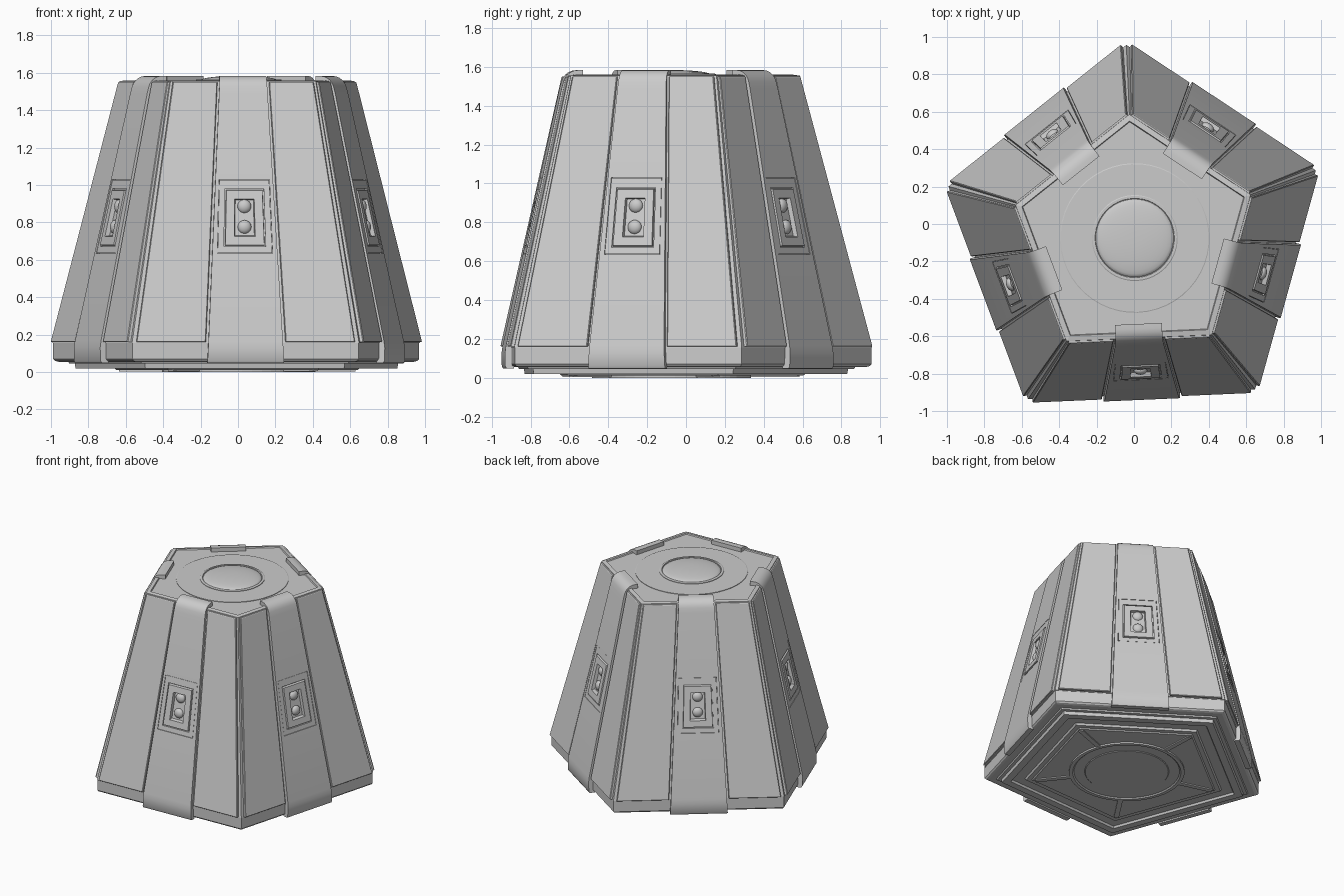
import bpy, bmesh
from math import sin, cos, pi, radians
from mathutils import Matrix, Vector

if "Cube" in bpy.data.objects:
    bpy.data.objects.remove(bpy.data.objects["Cube"])

CX, CY = 0.004, -0.075
TURN = radians(2.5)
C36 = cos(pi / 5)


def apothem(z):
    # distance from the axis to the sloping panel surface
    return 0.855 - 0.2195 * (z - 0.16)


def make(name, verts, faces, smooth=False):
    bm = bmesh.new()
    vs = [bm.verts.new(v) for v in verts]
    for f in faces:
        bm.faces.new([vs[i] for i in f])
    bmesh.ops.recalc_face_normals(bm, faces=bm.faces)
    me = bpy.data.meshes.new(name)
    bm.to_mesh(me)
    bm.free()
    ob = bpy.data.objects.new(name, me)
    bpy.context.collection.objects.link(ob)
    if smooth:
        shade(ob)
    return ob


def shade(ob):
    bpy.ops.object.select_all(action='DESELECT')
    ob.select_set(True)
    bpy.context.view_layer.objects.active = ob
    bpy.ops.object.shade_smooth_by_angle(angle=radians(30))


def loft(name, loops, cap_start=True, cap_end=True, smooth=False):
    n = len(loops[0])
    verts = [p for l in loops for p in l]
    faces = [(k * n + i, k * n + (i + 1) % n, (k + 1) * n + (i + 1) % n, (k + 1) * n + i)
             for k in range(len(loops) - 1) for i in range(n)]
    if cap_start:
        faces.append(tuple(range(n))[::-1])
    if cap_end:
        faces.append(tuple(range((len(loops) - 1) * n, len(loops) * n)))
    return make(name, verts, faces, smooth)


def ring(r, z, n):
    # five-sided rings have corners matching the body, others are circles
    a0 = pi / 2 + TURN
    return [(CX + r * cos(a0 + 2 * pi * i / n), CY + r * sin(a0 + 2 * pi * i / n), z)
            for i in range(n)]


def stack(name, profile, n, smooth=False):
    return loft(name, [ring(r, z, n) for r, z in profile], smooth=smooth)


def quad(w0, w1, z0, z1, d, u=0):
    # rectangle lying on the front slope, raised by d
    y0, y1 = -apothem(z0) - d, -apothem(z1) - d
    return [(u - w0, y0, z0), (u + w0, y0, z0), (u + w1, y1, z1), (u - w1, y1, z1)]


def five(ob):
    # repeat a front-face part around the body
    for k in range(5):
        o = ob if k == 0 else ob.copy()
        if k:
            bpy.context.collection.objects.link(o)
        o.matrix_world = Matrix.Translation((CX, CY, 0)) @ Matrix.Rotation(TURN + k * 2 * pi / 5, 4, 'Z')


# body with recessed top
r0, r1 = (apothem(0.155) - 0.02) / C36, (apothem(1.55) - 0.015) / C36
stack("body", [(1.0, 0.055), (1.02, 0.06), (1.03, 0.07), (1.03, 0.155), (r0, 0.156), (r1, 1.555),
               (r1 - 0.035, 1.56), (r1 - 0.04, 1.552)], 5)

# underside steps
stack("base_plate", [(0.95, 0.06), (0.94, 0.045), (0.91, 0.045), (0.905, 0.02), (0.84, 0.02),
                     (0.83, 0.035), (0.74, 0.035), (0.73, 0.02), (0.69, 0.02), (0.68, 0.012)], 5)
stack("base_disc", [(0.41, 0.03), (0.41, 0.0), (0.385, 0.0), (0.375, 0.008), (0.3, 0.008), (0.295, 0.003)], 48)
spoke = make("base_spoke",
             [(u, y, z) for z in (0.004, 0.03) for u, y in
              ((-0.018, 0.39), (0.018, 0.39), (0.018, 0.66), (-0.018, 0.66))],
             [(0, 1, 2, 3), (4, 5, 6, 7), (0, 1, 5, 4), (1, 2, 6, 5), (2, 3, 7, 6), (3, 0, 4, 7)])
five(spoke)

# top disc, ring and dome
stack("top_disc", [(0.4, 1.54), (0.4, 1.556), (0.395, 1.558)], 48)
stack("top_ring", [(0.23, 1.55), (0.23, 1.562), (0.225, 1.565), (0.212, 1.565), (0.21, 1.558)], 48)
stack("top_dome", [(0.208 * cos(t * pi / 16), 1.558 + 0.026 * sin(t * pi / 16)) for t in range(8)],
      48, smooth=True)

# two side panels per face
for s, side in ((-1, "left"), (1, "right")):
    def panel_loop(d, m):
        return [(s * (0.213 + m), -apothem(0.16) - d, 0.16 + m), (s * (0.585 - m), -apothem(0.16) - d, 0.16 + m),
                (s * (0.377 - m), -apothem(1.55) - d, 1.55 - m), (s * (0.138 + m), -apothem(1.55) - d, 1.55 - m)]
    five(loft(side + "_panel", [panel_loop(-0.028, 0), panel_loop(-0.004, 0), panel_loop(0, 0.004)]))

# strap running up each face and curling over the top
outer = [(0.858, 0.048), (0.865, 0.06), (0.866, 0.13), (0.861, 0.165), (apothem(1.49) + 0.008, 1.49)]
e = outer[-1][0]
outer += [(e - 0.085 + 0.078 * cos(t), 1.505 + 0.078 * sin(t)) for t in [i * pi / 12 for i in range(1, 7)]]
outer += [(0.46, 1.583)]
inner = [(0.82, 0.048), (0.82, 0.06), (0.82, 0.13), (0.82, 0.165), (e - 0.04, 1.49)]
inner += [(e - 0.085 + 0.04 * cos(t), 1.505 + 0.045 * sin(t)) for t in [i * pi / 12 for i in range(1, 7)]]
inner += [(0.46, 1.55)]
loops = []
for (a, z), (b, zb) in zip(outer, inner):
    w = 0.205 - 0.08 * (z - 0.05) / 1.53
    loops.append([(-w, -a, z), (w, -a, z), (w, -b, zb), (-w, -b, zb)])
strap = loft("strap", loops)
cutter = loft("strap_cutter", [quad(0.148, 0.135, 0.635, 1.03, -0.012), quad(0.148, 0.135, 0.635, 1.03, 0.05)])
mod = strap.modifiers.new("pocket", 'BOOLEAN')
mod.operation, mod.object, mod.solver = 'DIFFERENCE', cutter, 'EXACT'
bpy.context.view_layer.objects.active = strap
bpy.ops.object.modifier_apply(modifier="pocket")
bpy.data.objects.remove(cutter)
shade(strap)
five(strap)

# lamp housing set in the pocket
five(loft("lamp_housing", [
    quad(0.146, 0.133, 0.637, 1.028, -0.014), quad(0.146, 0.133, 0.637, 1.028, 0.006),
    quad(0.112, 0.104, 0.67, 0.98, 0.006), quad(0.112, 0.104, 0.67, 0.98, -0.004),
    quad(0.106, 0.098, 0.676, 0.974, -0.004), quad(0.104, 0.096, 0.68, 0.97, 0.012),
    quad(0.056, 0.052, 0.725, 0.925, 0.012), quad(0.052, 0.048, 0.73, 0.92, -0.012)], cap_start=False))

# two round lamps per housing
for z, nm in ((0.775, "lower_lamp"), (0.885, "upper_lamp")):
    bm = bmesh.new()
    bmesh.ops.create_uvsphere(bm, u_segments=20, v_segments=12, radius=0.037)
    bmesh.ops.scale(bm, vec=Vector((1, 0.7, 1)), verts=bm.verts)
    bmesh.ops.translate(bm, vec=Vector((0, -apothem(z) + 0.014, z)), verts=bm.verts)
    me = bpy.data.meshes.new(nm)
    bm.to_mesh(me)
    bm.free()
    lamp = bpy.data.objects.new(nm, me)
    bpy.context.collection.objects.link(lamp)
    shade(lamp)
    five(lamp)
